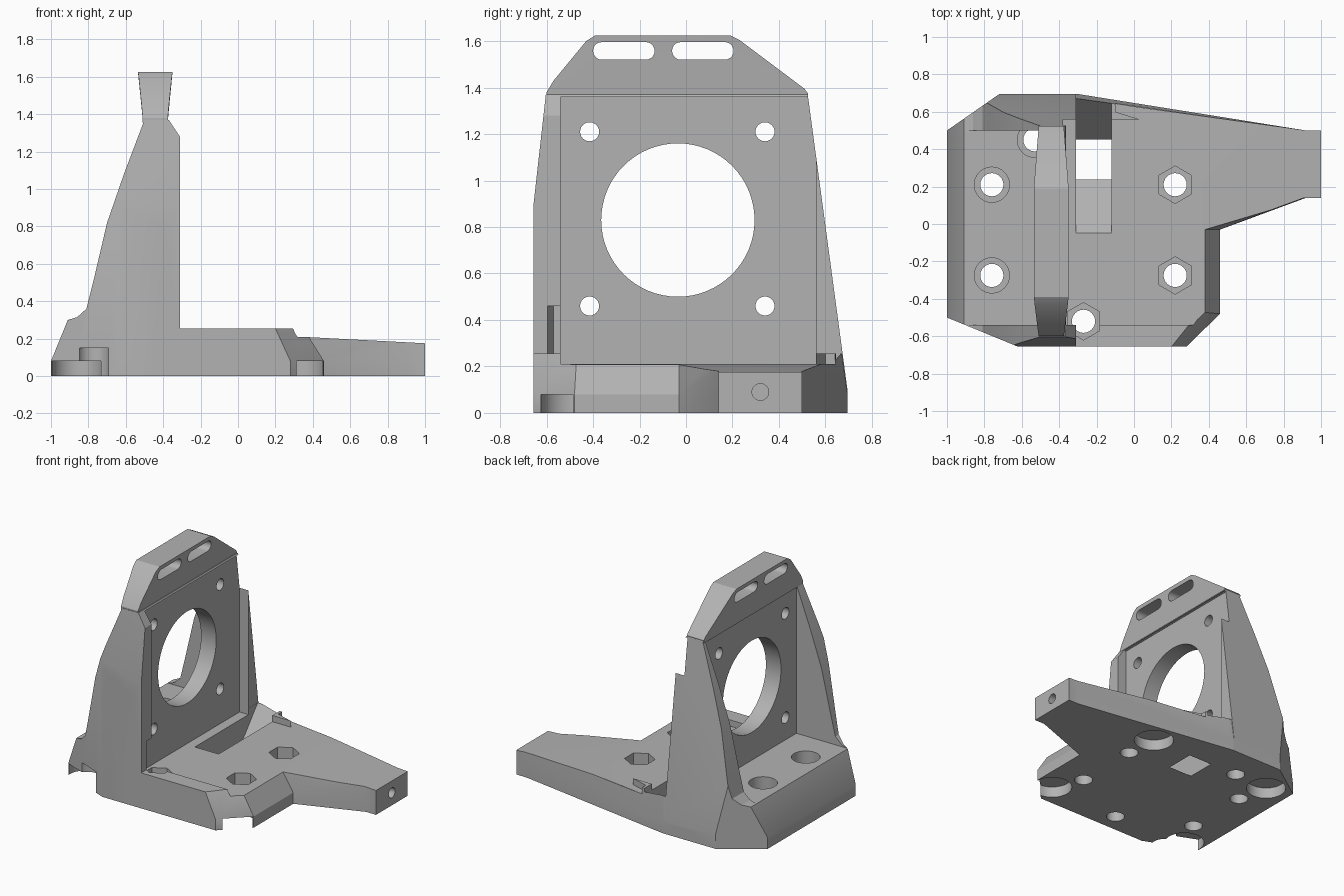
import bpy, bmesh, math

old = bpy.data.objects.get("Cube")
if old:
    bpy.data.objects.remove(old, do_unlink=True)

grey = bpy.data.materials.new("light_grey")
grey.use_nodes = True
COL = (0.45, 0.45, 0.45, 1)
grey.diffuse_color = COL
grey.node_tree.nodes["Principled BSDF"].inputs["Base Color"].default_value = COL


def loft(name, rings):
    """Closed solid through matching rings of 3D points."""
    bm = bmesh.new()
    loops = [[bm.verts.new(p) for p in r] for r in rings]
    n = len(loops[0])
    for a, b in zip(loops, loops[1:]):
        for i in range(n):
            j = (i + 1) % n
            bm.faces.new((a[i], a[j], b[j], b[i]))
    bm.faces.new(loops[0][::-1])
    bm.faces.new(loops[-1])
    bmesh.ops.recalc_face_normals(bm, faces=bm.faces)
    me = bpy.data.meshes.new(name)
    bm.to_mesh(me)
    bm.free()
    me.materials.append(grey)
    ob = bpy.data.objects.new(name, me)
    bpy.context.collection.objects.link(ob)
    return ob


def prism(name, pts, axis, lo, hi):
    """Extrude a 2D profile along x (y,z points), y (x,z) or z (x,y)."""
    place = {"x": lambda p, t: (t, p[0], p[1]),
             "y": lambda p, t: (p[0], t, p[1]),
             "z": lambda p, t: (p[0], p[1], t)}[axis]
    return loft(name, [[place(p, t) for p in pts] for t in (lo, hi)])


def box(name, x0, x1, y0, y1, z0, z1):
    return prism(name, [(x0, y0), (x1, y0), (x1, y1), (x0, y1)], "z", z0, z1)


def ring(u, v, r, n=32, turn=0.0):
    return [(u + r * math.cos(turn + 2 * math.pi * i / n),
             v + r * math.sin(turn + 2 * math.pi * i / n)) for i in range(n)]


def combine(ob, other, op):
    """Boolean one solid with another and drop the helper."""
    other.hide_render = True
    m = ob.modifiers.new("bool", "BOOLEAN")
    m.operation, m.object, m.solver = op, other, "EXACT"
    bpy.context.view_layer.update()
    dg = bpy.context.evaluated_depsgraph_get()
    me = bpy.data.meshes.new_from_object(ob.evaluated_get(dg))
    ob.modifiers.clear()
    ob.data = me
    bpy.data.objects.remove(other, do_unlink=True)


def cut(ob, other):
    combine(ob, other, "DIFFERENCE")


# Tower: side profile trimmed by the face outline and the footprint
tower = prism("motor_bracket",
              [(-1, 0), (-1, .08), (-.91, .3), (-.86, .315), (-.81, .36), (-.775, .5),
               (-.7, .82), (-.61, 1.08), (-.5, 1.37), (-.37, 1.37), (-.31, 1.28), (-.31, 0)],
              "y", -.8, .8)
combine(tower, prism("face_outline",
                     [(-.656, -.1), (-.656, .9), (-.6, 1.4), (.52, 1.4), (.695, .1), (.695, -.1)],
                     "x", -1.2, 0), "INTERSECT")
combine(tower, prism("footprint",
                     [(-1, -.5), (-.62, -.656), (-.2, -.656), (-.2, .8), (-.72, .695 + .105),
                      (-.72, .695), (-1, .5)], "z", -.2, 1.6), "INTERSECT")
# Open bay behind the motor plate
cut(tower, box("rear_bay", -1.2, -.5, -.54, .5, .3, 1.358))

# Base plate with leaning sides and arm
low = [(-.45, -.656), (.28, -.656), (.46, -.48), (.46, -.03), (.92, .14), (1, .14),
       (1, .5), (.92, .5), (-.3, .695), (-.45, .695)]
high = [(-.45, -.656), (.2, -.656), (.35, -.47), (.35, -.03), (.9, .14), (1, .14),
        (1, .5), (.92, .5), (-.3, .67), (-.45, .67)]
base = loft("base_plate", [[(x, y, z) for x, y in o]
                           for o, z in ((low, 0), (low, .08), (high, .255))])
cut(base, prism("arm_slope", [(.31, .256), (.34, .21), (1.1, .17), (1.1, .5), (.31, .5)],
                "y", -1, 1))
cut(base, prism("rim_trim", [(-.1, .6), (.06, .55), (2, .5), (2, 1), (-.1, 1)], "z", .21, .5))
combine(tower, base, "UNION")

# Recess in front of the motor plate
cut(tower, box("motor_recess", -.38, 1.5, -.54, .56, .21, 1.36))

# Top cap, narrowing toward both ends
outline = [(-.6, 1.355), (-.6, 1.38), (-.57, 1.43), (-.43, 1.6), (-.39, 1.625), (.19, 1.625),
           (.23, 1.605), (.51, 1.395), (.525, 1.375), (.52, 1.355)]


def cap_x(y, side):
    f = max(0, (-.4 - y) / .2, (y - .2) / .32)
    return -.4425 + side * (.0925 - .025 * min(f, 1))


cap = loft("top_cap", [[(cap_x(y, s), y, z) for y, z in outline] for s in (-1, 1)])
combine(tower, cap, "UNION")

# Rounded slots in the cap
for y0, y1 in ((-.4, -.135), (-.06, .205)):
    r, n = .038, 10
    pts = [(y1 - r + r * math.cos(a), 1.558 + r * math.sin(a))
           for a in (math.pi * (i / n - .5) for i in range(n + 1))]
    pts += [(y0 + r + r * math.cos(a), 1.558 + r * math.sin(a))
            for a in (math.pi * (i / n + .5) for i in range(n + 1))]
    cut(tower, prism("cap_slot", pts, "x", -.8, 0))

# Motor opening and its four screw holes
cut(tower, prism("motor_bore", ring(-.035, .83, .33, 64), "x", -.7, -.3))
for y in (-.415, .34):
    for z in (.46, 1.21):
        cut(tower, prism("motor_screw", ring(y, z, .041, 24), "x", -.62, -.3))

# Base screws: hexagonal nut pockets on the right, round recesses on the left
for x, y, hexed in ((.22, .21, 1), (.22, -.275, 1), (-.76, .21, 0), (-.76, -.275, 0),
                    (-.27, -.52, 1), (-.53, .45, 0)):
    cut(tower, prism("screw_hole", ring(x, y, .062, 24), "z", -.1, .44))
    pocket = ring(x, y, .1, 6, math.pi / 6) if hexed else ring(x, y, .094)
    cut(tower, prism("head_pocket", pocket, "z", .12 if hexed else .2, .46))

# Round pockets underneath, the front pair breaking out of the corners
for x, y in ((.2, .45), (-.81, .44), (.32, -.49), (-.86, -.49)):
    cut(tower, prism("foot_pocket", ring(x, y, .135), "z", -.1, .08))
cut(tower, prism("corner_notch", ring(-.775, -.605, .085), "z", -.1, .15))

# Funnel-shaped cable opening and hole in the arm tip
cut(tower, prism("cable_opening", [(.24, -.001), (.45, -.001), (.67, .26), (.67, .3),
                                   (-.05, .3), (-.05, .211)], "x", -.309, -.12))
cut(tower, prism("tip_hole", ring(.32, .09, .036, 24), "x", .75, 1.2))

# Smooth the bores, keep the hard edges
bpy.ops.object.select_all(action="DESELECT")
tower.select_set(True)
bpy.context.view_layer.objects.active = tower
bpy.ops.object.shade_smooth_by_angle(angle=math.radians(25))
